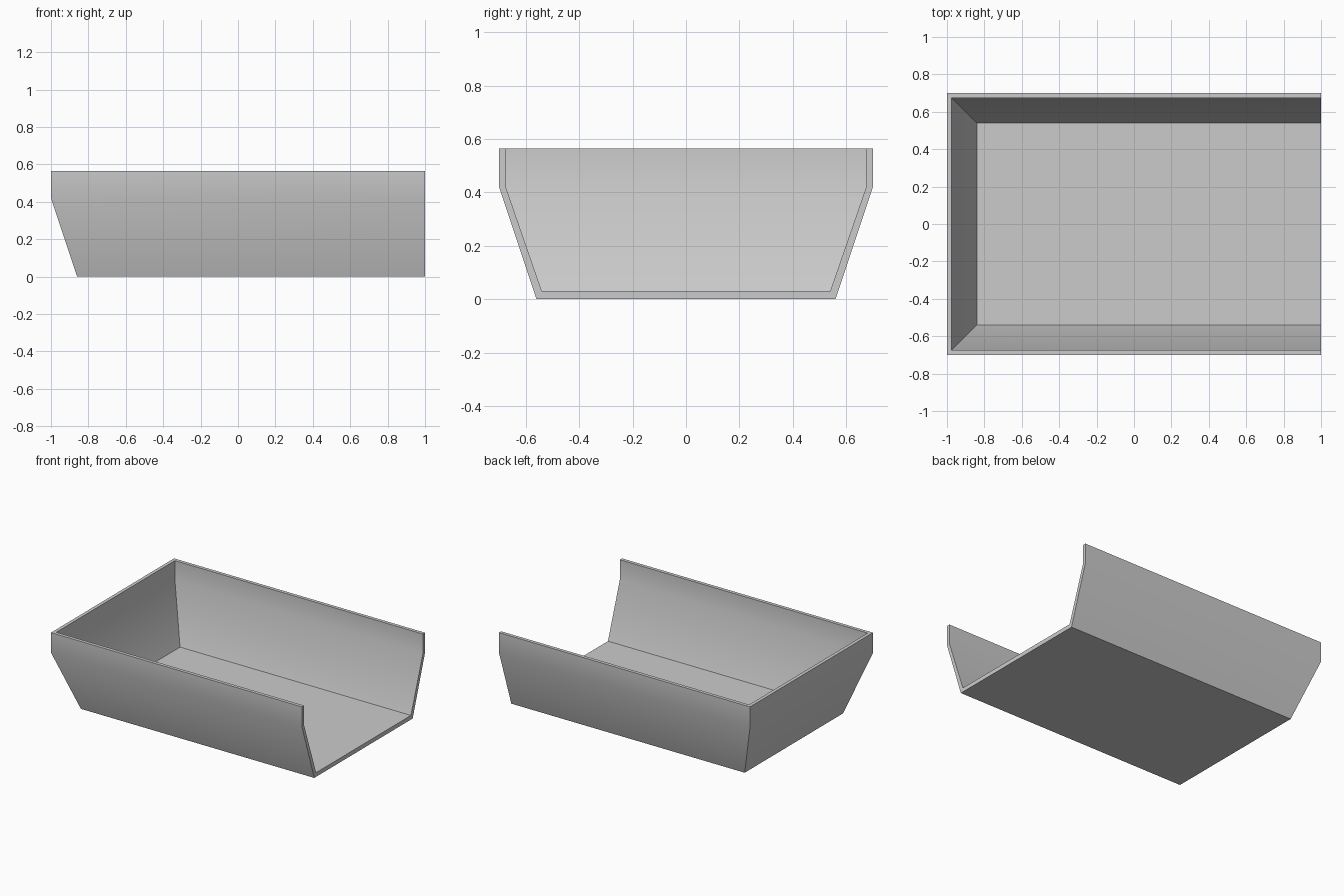
import bpy
import bmesh
import math

cube = bpy.data.objects.get("Cube")
if cube:
    bpy.data.objects.remove(cube, do_unlink=True)

# Plain grey material
grey = bpy.data.materials.new("light_grey")
grey.use_nodes = True
colour = (0.6, 0.6, 0.6, 1.0)
grey.diffuse_color = colour
grey.node_tree.nodes["Principled BSDF"].inputs["Base Color"].default_value = colour

# Wall profile, outside bottom up to the rim and down to the inside floor:
# (half width, distance of the closed end from centre, height)
PROFILE = [
    (0.56, 0.86, 0.0), (0.70, 1.0, 0.42), (0.70, 1.0, 0.565),
    (0.675, 0.975, 0.565), (0.675, 0.975, 0.42), (0.54, 0.84, 0.03),
]
OPEN_END = 1.0

bm = bmesh.new()
levels = []
for half, end, z in PROFILE:
    corners = [(OPEN_END, -half), (-end, -half), (-end, half), (OPEN_END, half)]
    levels.append([bm.verts.new((x, y, z)) for x, y in corners])

# Three walls, outside, rim and inside
for low, high in zip(levels, levels[1:]):
    for i in range(3):
        bm.faces.new((low[i], low[i + 1], high[i + 1], high[i]))

# Underside and floor
bm.faces.new(levels[0])
bm.faces.new(levels[-1])

# Thickness of the walls and floor at the open end
for side in (0, 3):
    for a, b in ((0, 1), (1, 2)):
        bm.faces.new((levels[a][side], levels[b][side],
                      levels[-1 - b][side], levels[-1 - a][side]))
bm.faces.new((levels[0][0], levels[0][3], levels[-1][3], levels[-1][0]))

bmesh.ops.recalc_face_normals(bm, faces=bm.faces)
mesh = bpy.data.meshes.new("open_tray")
bm.to_mesh(mesh)
bm.free()
mesh.materials.append(grey)

tray = bpy.data.objects.new("open_tray", mesh)
bpy.context.collection.objects.link(tray)

# Soft bend in the walls, crisp edges elsewhere
bpy.ops.object.select_all(action="DESELECT")
tray.select_set(True)
bpy.context.view_layer.objects.active = tray
bpy.ops.object.shade_smooth_by_angle(angle=math.radians(30))
